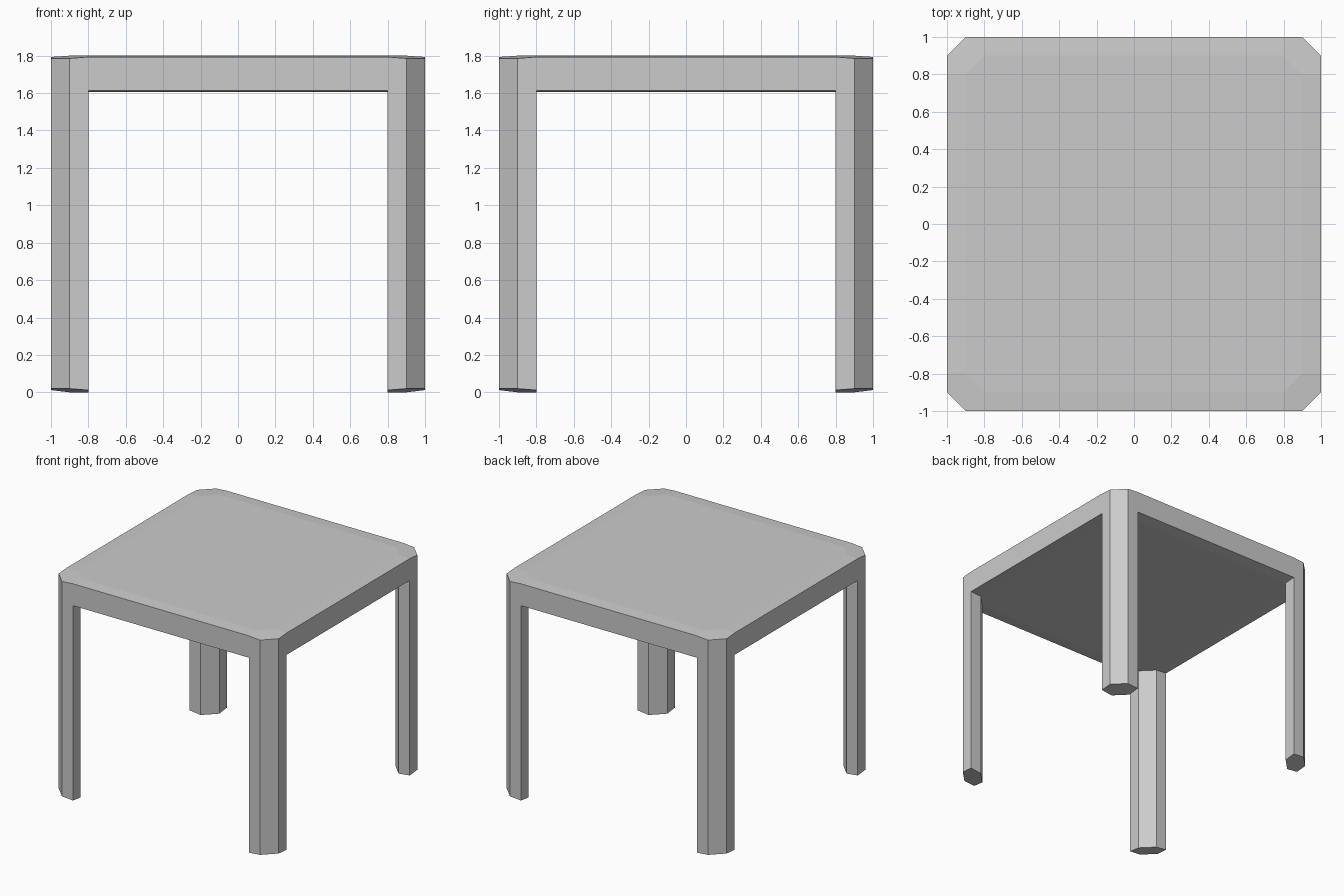
import bpy, bmesh, math

if "Cube" in bpy.data.objects:
    bpy.data.objects.remove(bpy.data.objects["Cube"])

# Plan of one corner leg (hexagon), for the +x +y quarter
PLAN = {"A": (1, .9), "B": (.9, 1), "C": (.8, 1), "D": (.8, .9), "E": (.9, .8), "F": (1, .8),
        # tabletop points on the symmetry lines
        "G": (0, 1), "H": (0, .9), "I": (.9, 0), "J": (1, 0), "O": (0, 0)}

# Heights per level: inner points, edge points, outer corner points
LEVELS = {"t": (1.80, 1.793, 1.785),   # top of table
          "u": (1.605, 1.613, 1.613),  # underside of table
          "b": (0.0, 0.012, 0.02)}     # leg foot


def point(key, sx, sy):
    name, level = key
    inner, edge, corner = LEVELS[level]
    z = corner if name in "AB" else edge if name in "CFGJ" else inner
    x, y = PLAN[name]
    return (sx * x, sy * y, z)


# Domed tabletop and its underside
slab = ["Ot It Et Dt Ht", "Ct Gt Ht Dt", "Ft Et It Jt", "At Bt Dt Et", "Bt Ct Dt", "At Et Ft",
        "Ou Iu Eu Du Hu", "Cu Gu Hu Du", "Fu Eu Iu Ju"]
# Rails flush with the outer leg faces
rails = ["Cu Gu Gt Ct", "Fu Ju Jt Ft"]
# Leg sides and foot
leg = ["Ab Bb Bt At", "Bb Cb Cu Ct Bt", "Ab At Ft Fu Fb",
       "Cb Db Du Cu", "Db Eb Eu Du", "Eb Fb Fu Eu",
       "Ab Bb Db Eb", "Bb Cb Db", "Ab Eb Fb"]

# Four mirrored quarters welded into one solid
bm = bmesh.new()
for sx in (-1, 1):
    for sy in (-1, 1):
        for face in slab + rails + leg:
            bm.faces.new([bm.verts.new(point(k, sx, sy)) for k in face.split()])
bmesh.ops.remove_doubles(bm, verts=bm.verts, dist=1e-4)
bmesh.ops.dissolve_limit(bm, angle_limit=math.radians(0.5), verts=bm.verts, edges=bm.edges)
bmesh.ops.recalc_face_normals(bm, faces=bm.faces)

mesh = bpy.data.meshes.new("table")
bm.to_mesh(mesh)
bm.free()
table = bpy.data.objects.new("table", mesh)
bpy.context.collection.objects.link(table)
